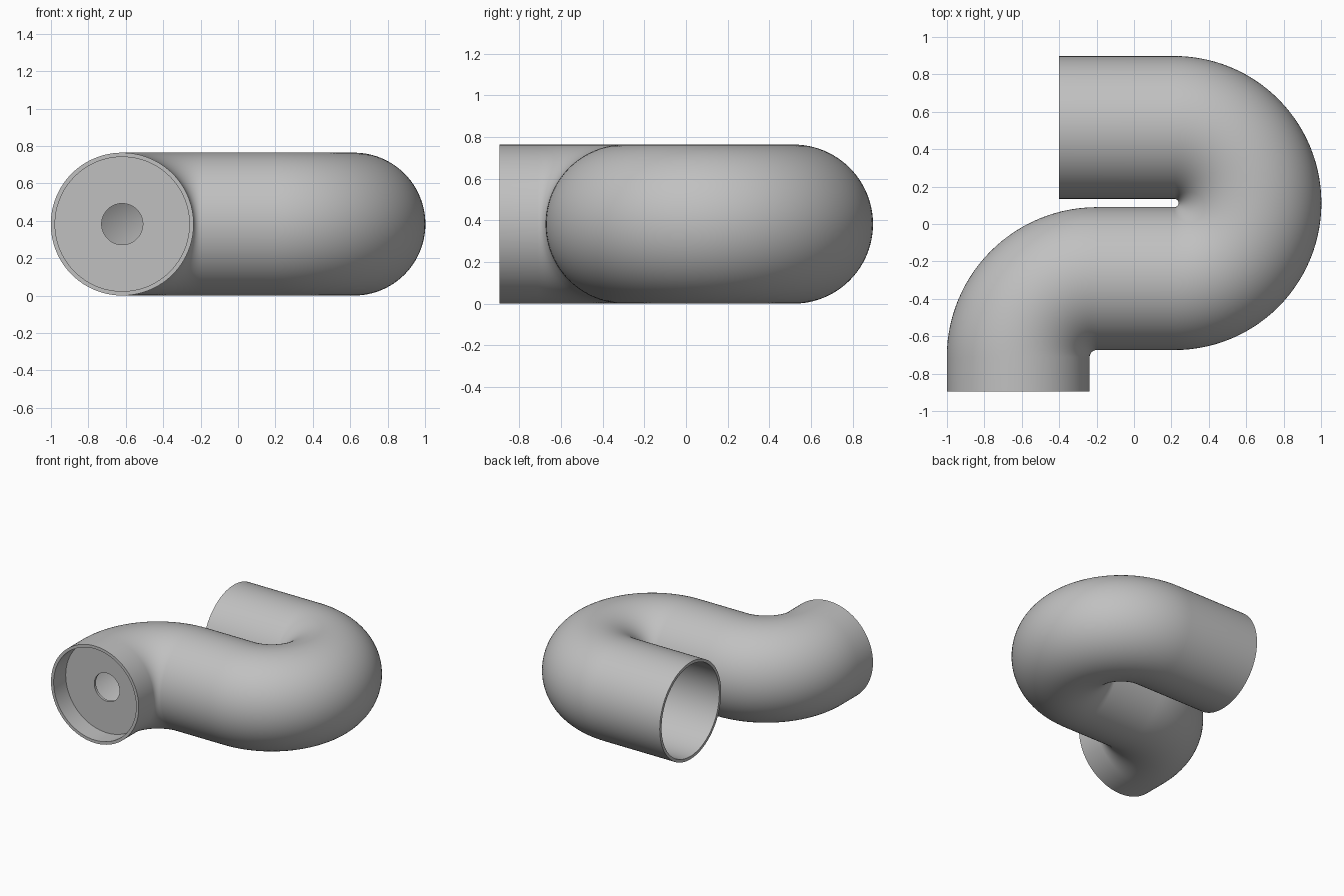
import bpy, bmesh
from math import sin, cos, pi, radians
from mathutils import Vector

if "Cube" in bpy.data.objects:
    bpy.data.objects.remove(bpy.data.objects["Cube"])

R_OUT, R_IN, SIDES = 0.382, 0.359, 96
UP = Vector((0, 0, 1))

grey = bpy.data.materials.new("plain grey")
grey.use_nodes = True
COLOUR = (0.53, 0.53, 0.53, 1)
grey.diffuse_color = COLOUR
grey.node_tree.nodes["Principled BSDF"].inputs["Base Color"].default_value = COLOUR


def bend(cx, cy, radius, start, end, steps):
    """Centre line points and directions of travel along one bend."""
    turn = 1 if end > start else -1
    for i in range(steps + 1):
        a = radians(start + (end - start) * i / steps)
        yield (Vector((cx + radius * cos(a), cy + radius * sin(a), R_OUT)),
               Vector((-sin(a), cos(a), 0)) * turn)


def ring(bm, point, direction, radius):
    side = direction.cross(UP)
    return [bm.verts.new(point + radius * (side * cos(a) + UP * sin(a)))
            for a in (2 * pi * i / SIDES for i in range(SIDES))]


def sweep(name, sections):
    """Closed skin through a loop of (point, direction, radius) rings."""
    bm = bmesh.new()
    rings = [ring(bm, *s) for s in sections]
    for a, b in zip(rings, rings[1:] + rings[:1]):
        for i in range(SIDES):
            j = (i + 1) % SIDES
            bm.faces.new((a[i], a[j], b[j], b[i]))
    bmesh.ops.recalc_face_normals(bm, faces=bm.faces)
    mesh = bpy.data.meshes.new(name)
    bm.to_mesh(mesh)
    bm.free()
    obj = bpy.data.objects.new(name, mesh)
    bpy.context.collection.objects.link(obj)
    mesh.materials.append(grey)
    bpy.ops.object.select_all(action="DESELECT")
    obj.select_set(True)
    bpy.context.view_layer.objects.active = obj
    bpy.ops.object.shade_smooth_by_angle(angle=radians(35))
    return obj


# Centre line: front mouth, quarter bend, straight, half bend, rear mouth
forward, back_left = Vector((0, 1, 0)), Vector((-1, 0, 0))
front = Vector((-0.619, -0.896, R_OUT))
path = [(front, forward)]
path += bend(-0.199, -0.712, 0.42, 180, 90, 28)
path += bend(0.216, 0.112, 0.404, -90, 90, 56)
path.append((Vector((-0.4, 0.516, R_OUT)), back_left))

# Hollow pipe: outer skin out, inner skin back
sweep("bent_pipe", [(p, d, R_OUT) for p, d in path]
      + [(p, d, R_IN) for p, d in reversed(path)])

# Recessed disc with a round hole inside the front mouth
near, far = front + forward * 0.15, front + forward * 0.17
sweep("orifice_plate", [(near, forward, R_IN + 0.005), (near, forward, 0.11),
                        (far, forward, 0.11), (far, forward, R_IN + 0.005)])
